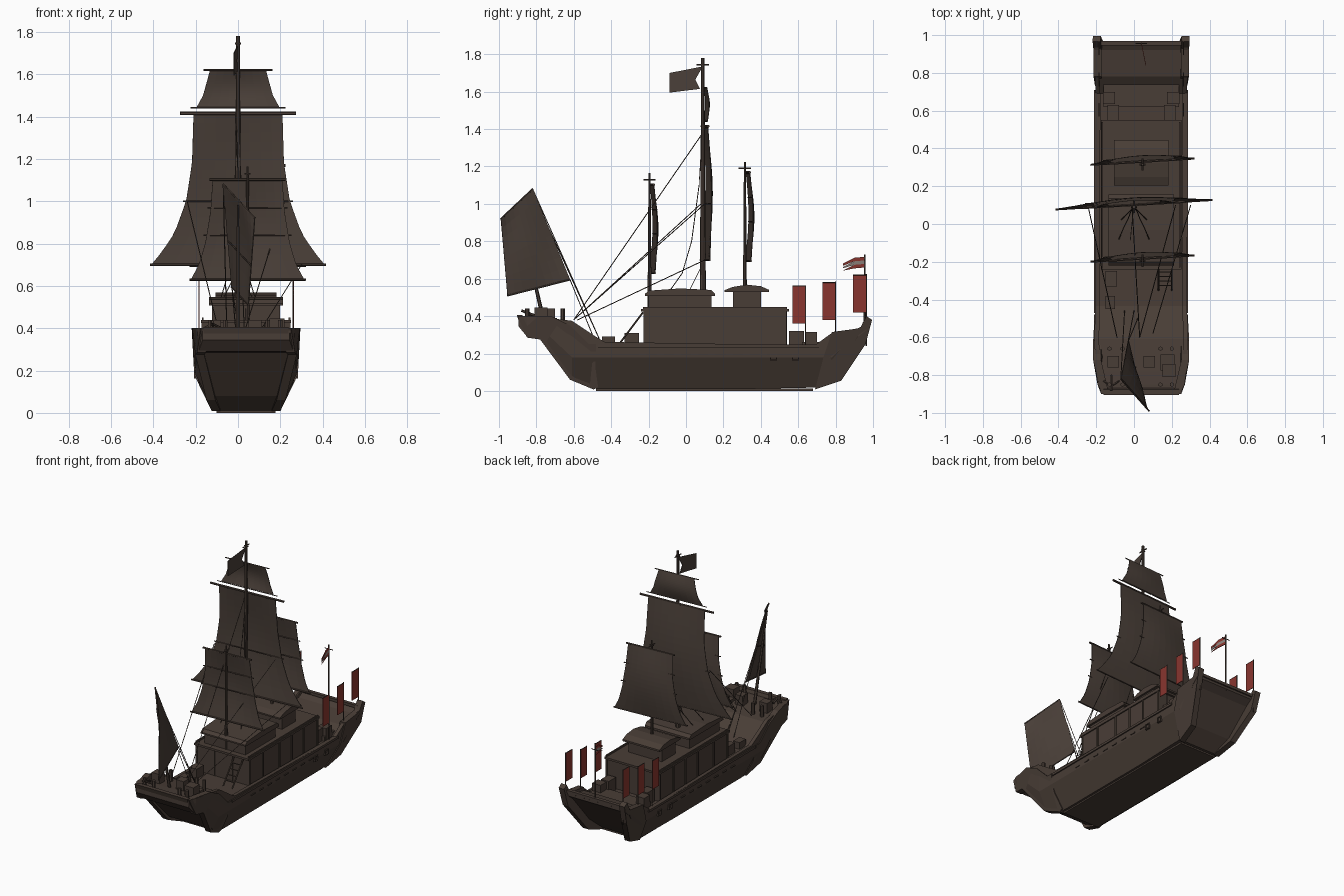
import bpy, bmesh, math
from mathutils import Vector, Matrix

CX = 0.038  # hull centre line


def material(name, col):
    m = bpy.data.materials.new(name)
    m.diffuse_color = (*col, 1)
    return m


WOOD = material("dark brown wood", (0.066, 0.047, 0.037))
SAIL = material("brown sailcloth", (0.068, 0.050, 0.040))
RED = material("banner red", (0.25, 0.036, 0.028))
GREY = material("flag grey", (0.26, 0.22, 0.20))


def finish(name, bm, mat=WOOD, thick=0):
    bmesh.ops.recalc_face_normals(bm, faces=bm.faces)
    me = bpy.data.meshes.new(name)
    bm.to_mesh(me)
    bm.free()
    me.materials.append(mat)
    ob = bpy.data.objects.new(name, me)
    bpy.context.collection.objects.link(ob)
    if thick:
        s = ob.modifiers.new("thickness", 'SOLIDIFY')
        s.thickness, s.offset = thick, 0
    return ob


def boxes(name, items, mat=WOOD):
    """items: (x0, x1, y0, y1, z0, z1)"""
    bm = bmesh.new()
    for x0, x1, y0, y1, z0, z1 in items:
        m = Matrix.Translation(((x0 + x1) / 2, (y0 + y1) / 2, (z0 + z1) / 2))
        m = m @ Matrix.Diagonal((x1 - x0, y1 - y0, z1 - z0, 1))
        bmesh.ops.create_cube(bm, size=1, matrix=m)
    return finish(name, bm, mat)


def rods(name, items, mat=WOOD, n=6):
    """items: (start, end, start radius, end radius)"""
    bm = bmesh.new()
    for a, b, r1, r2 in items:
        a, b = Vector(a), Vector(b)
        d = b - a
        m = Matrix.Translation((a + b) / 2) @ d.to_track_quat('Z', 'Y').to_matrix().to_4x4()
        bmesh.ops.create_cone(bm, cap_ends=True, segments=n, radius1=r1, radius2=r2,
                              depth=d.length, matrix=m)
    return finish(name, bm, mat)


def prism(name, pts, xa, xb, mat=WOOD):
    """Extrude a (y, z) outline across x; xa and xb are functions of (y, z)."""
    bm = bmesh.new()
    a = [bm.verts.new((xa(y, z), y, z)) for y, z in pts]
    b = [bm.verts.new((xb(y, z), y, z)) for y, z in pts]
    bm.faces.new(a)
    bm.faces.new(b)
    for i in range(len(a)):
        j = (i + 1) % len(a)
        bm.faces.new((a[i], a[j], b[j], b[i]))
    return finish(name, bm, mat)


def lerp(t, table):
    for (a, va), (b, vb) in zip(table, table[1:]):
        if t <= b:
            return va + (vb - va) * max(0, (t - a) / (b - a))
    return table[-1][1]


def half_width(y, z):
    w = lerp(z, [(0.01, 0.155), (0.18, 0.238), (0.4, 0.25)])
    return w * lerp(y, [(-0.9, 0.82), (-0.85, 0.92), (-0.7, 1), (1, 1)])


# hull: lofted stations (y, bottom, top) with a sunken deck
bm = bmesh.new()
rings = []
for y, zb, zt in [(-0.895, 0.345, 0.4), (-0.85, 0.29, 0.4), (-0.78, 0.285, 0.395), (-0.61, 0.08, 0.375),
                  (-0.49, 0.012, 0.295), (-0.435, 0.01, 0.262), (0.29, 0.01, 0.25), (0.69, 0.018, 0.245),
                  (0.78, 0.10, 0.31), (0.92, 0.29, 0.335), (0.965, 0.325, 0.36)]:
    zm = 0.18 if zb < 0.15 else (zb + zt) / 2
    wt = half_width(y, zt)
    half = [(half_width(y, zb), zb), (half_width(y, zm), zm), (wt, zt), (wt - 0.025, zt), (wt - 0.025, zt - 0.018)]
    ring = half + [(-x, z) for x, z in reversed(half)]
    rings.append([bm.verts.new((CX + x, y, z)) for x, z in ring])
for r, s in zip(rings, rings[1:]):
    for i in range(10):
        j = (i + 1) % 10
        bm.faces.new((r[i], r[j], s[j], s[i]))
bm.faces.new(rings[0])
bm.faces.new(rings[-1])
finish("hull", bm)

# side frames standing proud at bow and stern, both sides
BOW = [(-0.9, 0.4), (-0.85, 0.285), (-0.78, 0.275), (-0.62, 0.06), (-0.495, 0.008), (-0.47, 0.02),
       (-0.485, 0.13), (-0.48, 0.25), (-0.52, 0.25), (-0.62, 0.35), (-0.72, 0.4)]
STERN = [(0.69, 0.008), (0.83, 0.055), (0.96, 0.25), (0.995, 0.38), (0.965, 0.4), (0.93, 0.335), (0.78, 0.315), (0.735, 0.18)]
for s, side in ((1, "right"), (-1, "left")):
    for nm, outline in (("bow", BOW), ("stern", STERN)):
        prism(f"{side}_{nm}_frame", outline, lambda y, z: CX + s * (half_width(y, z) + 0.007),
              lambda y, z: CX + s * (half_width(y, z) - 0.035))
    # rubbing strake, gun slots and square ports
    x = CX + s * 0.241
    boxes(f"{side}_strake", [(x - 0.008, x + 0.008, -0.47, 0.71, 0.232, 0.248)])
    boxes(f"{side}_slots", [(x - 0.006, x + 0.003, y, y + 0.04, 0.192, 0.199)
                            for y in [-0.25 + 0.092 * k for k in range(8)]])
    ports = []
    for y in (0.45, 0.567):
        ports += [(x - 0.006, x + 0.005, y + a, y + b, c, d) for a, b, c, d in
                  ((0, 0.036, 0.162, 0.167), (0, 0.036, 0.195, 0.2), (0, 0.005, 0.162, 0.2), (0.031, 0.036, 0.162, 0.2))]
    boxes(f"{side}_port_frames", ports)

# keel and bow beams
boxes("keel", [(CX - 0.14, CX + 0.14, -0.48, 0.68, 0, 0.012)])
prism("bow_beam", [(-0.905, 0.405), (-0.875, 0.405), (-0.86, 0.36), (-0.89, 0.36)],
      lambda y, z: CX - 0.2, lambda y, z: CX + 0.2)
boxes("transom_rail", [(CX - 0.23, CX + 0.23, 0.945, 0.97, 0.345, 0.365)])

# main deckhouse with posts, roof slab and low roof rail
L, R = CX - 0.205, CX + 0.205
boxes("main_cabin", [(L, R, -0.22, 0.535, 0.23, 0.425)])
posts = [(x - 0.006, x + 0.006, y - 0.006, y + 0.006, 0.24, 0.43)
         for x in (L, R) for y in (-0.22, -0.07, 0.11, 0.25, 0.38, 0.532)]
posts += [(x - 0.006, x + 0.006, y - 0.005, y + 0.005, 0.24, 0.43) for x in (CX - 0.07, CX + 0.07) for y in (-0.22, 0.535)]
boxes("cabin_posts", posts)
boxes("cabin_roof", [(L - 0.008, R + 0.008, -0.24, 0.55, 0.424, 0.438)])
boxes("roof_rail", [(x - 0.004, x + 0.004, -0.23, 0.54, 0.438, 0.45) for x in (L, R)])
# upper deckhouses with gently arched roofs
for nm, y0, y1, w, h in (("forward", -0.2, 0.135, 0.16, 0.53), ("aft", 0.25, 0.4, 0.13, 0.55)):
    boxes(nm + "_upper_house", [(CX - w, CX + w, y0, y1, 0.43, h)])
    e = 0.02 if nm == "forward" else 0.045
    xs = w + 0.014
    prism(nm + "_upper_roof", [(y0 - e, h - 0.012), (y0, h + 0.006), ((y0 + y1) / 2, h + 0.018), (y1, h + 0.01),
                               (y1 + e, h - 0.01), (y1 + e, h - 0.022), (y0 - e, h - 0.022)],
          lambda y, z: CX - xs, lambda y, z: CX + xs)

# deck fittings: crates, hatch, steps, mooring posts
boxes("stern_crates", [(-0.165, -0.1, 0.635, 0.7, 0.23, 0.315), (0.175, 0.24, 0.635, 0.7, 0.23, 0.315),
                       (-0.14, -0.08, 0.55, 0.63, 0.23, 0.32), (0.16, 0.22, 0.55, 0.63, 0.23, 0.32)])
boxes("stern_step", [(CX - 0.2, CX + 0.2, 0.62, 0.78, 0.23, 0.262)])
boxes("bow_hatch", [(0.14, 0.215, -0.775, -0.69, 0.36, 0.39)])
boxes("bow_crates", [(0.05, 0.11, -0.76, -0.7, 0.37, 0.44), (0.15, 0.22, -0.81, -0.74, 0.37, 0.445), (-0.14, -0.08, -0.76, -0.7, 0.37, 0.44)])
rods("bow_bollards", [((x, y, 0.36), (x, y, 0.44), 0.012, 0.012) for x in (-0.13, -0.06, 0.14, 0.2) for y in (-0.85, -0.66)])
rods("anchor", [((-0.12, -0.8, 0.4), (-0.12, -0.88, 0.43), 0.007, 0.007), ((-0.16, -0.83, 0.4), (-0.12, -0.86, 0.42), 0.006, 0.006),
                ((-0.08, -0.83, 0.4), (-0.12, -0.86, 0.42), 0.006, 0.006)])
ladder = [((x, -0.35, 0.26), (x, -0.23, 0.42), 0.005, 0.005) for x in (0.13, 0.2)]
ladder += [((0.13, -0.35 + k * 0.024, 0.26 + k * 0.032), (0.2, -0.35 + k * 0.024, 0.26 + k * 0.032), 0.004, 0.004) for k in range(1, 5)]
rods("ladder", ladder)
boxes("deck_gear", [(-0.15, -0.09, -0.33, -0.25, 0.24, 0.31), (-0.15, -0.1, -0.45, -0.38, 0.24, 0.29)])


# square sails: edge profile gives (z, half width); bulges aft between battens
def square_sail(name, cx, y, edge, battens, yards, yaw=0.06, bulge=0.035):
    bm = bmesh.new()
    z0, z1 = edge[0][0], edge[-1][0]
    rows, cols, grid = 16, 8, []
    for i in range(rows + 1):
        z = z0 + (z1 - z0) * i / rows
        w = lerp(z, edge)
        grid.append([])
        for j in range(cols + 1):
            x = w * (2 * j / cols - 1)
            d = bulge * math.sin(math.pi * i / rows) * (0.5 + 0.5 * math.sin(math.pi * j / cols))
            grid[-1].append(bm.verts.new((cx + x, y + 0.014 + x * yaw + d, z)))
    for a, b in zip(grid, grid[1:]):
        for j in range(cols):
            bm.faces.new((a[j], a[j + 1], b[j + 1], b[j]))
    finish(name, bm, SAIL, 0.004)
    spars = [((cx - w, y + 0.012 - w * yaw, z), (cx + w, y + 0.012 + w * yaw, z), r, r) for z, w, r in yards]
    for z in battens:
        w, d = lerp(z, edge) + 0.015, bulge * 0.55 * math.sin(math.pi * (z - z0) / (z1 - z0))
        spars.append(((cx - w, y + 0.014 - w * yaw + d, z), (cx + w, y + 0.014 + w * yaw + d, z), 0.004, 0.004))
    rods(name + "_yards", spars)


square_sail("main_sail", 0, 0.09, [(0.70, 0.41), (0.76, 0.36), (0.85, 0.3), (1.0, 0.245), (1.18, 0.217), (1.415, 0.21)],
            (1.0,), [(0.70, 0.415, 0.006), (1.415, 0.273, 0.008)])
square_sail("top_sail", 0, 0.09, [(1.445, 0.195), (1.5, 0.165), (1.56, 0.148), (1.62, 0.132)],
            (), [(1.442, 0.225, 0.003), (1.62, 0.163, 0.004)], bulge=0.02)
for nm, y, dz in (("fore", -0.195, 0), ("mizzen", 0.318, 0.065)):
    square_sail(nm + "_sail", 0.045, y, [(0.63 + dz, 0.268), (0.70 + dz, 0.23), (0.80 + dz, 0.2), (0.95 + dz, 0.175), (1.1 + dz, 0.165)],
                (0.84 + dz, 0.97 + dz), [(0.63 + dz, 0.275, 0.006), (1.103 + dz, 0.18, 0.007)], bulge=0.03)

# masts with finial crosses
for nm, x, y, z0, z1, r in (("main", 0, 0.09, 0.42, 1.78, 0.017), ("fore", 0.045, -0.195, 0.42, 1.165, 0.011), ("mizzen", 0.045, 0.315, 0.42, 1.225, 0.011)):
    zc = z1 - 0.035
    rods(nm + "_mast", [((x, y, z0), (x, y, z1), r, r * 0.5), ((x, y - 0.033, zc), (x, y + 0.033, zc), 0.004, 0.004),
                        ((x - 0.015, y, zc), (x + 0.015, y, zc), 0.004, 0.004)], n=8)
prism("mast_pennant", [(0.09, 1.735), (-0.088, 1.7), (-0.088, 1.595), (0.075, 1.615), (0.05, 1.665)],
      lambda y, z: -0.004 + (y - 0.09) * 0.1, lambda y, z: (y - 0.09) * 0.1, SAIL)

# slanted bow sail with spars and raked mast
A, B, C, D = [Vector(p) for p in ((-0.07, -0.82, 1.08), (0.08, -0.99, 0.92), (0.05, -0.955, 0.51), (-0.03, -0.62, 0.595))]
bm = bmesh.new()
n, g = 8, []
for i in range(n + 1):
    u = i / n
    p, q = A.lerp(D, u), B.lerp(C, u)
    bow = 0.025 * math.sin(math.pi * u)
    g.append([bm.verts.new(p.lerp(q, j / n) + Vector((bow * math.sin(math.pi * j / n), 0, 0))) for j in range(n + 1)])
for a, b in zip(g, g[1:]):
    for j in range(n):
        bm.faces.new((a[j], a[j + 1], b[j + 1], b[j]))
finish("bow_sail", bm, SAIL, 0.004)
rods("bow_sail_spars", [(A, B, 0.005, 0.005), (D, C, 0.005, 0.005), (A.lerp(D, 0.55), B.lerp(C, 0.55), 0.004, 0.004),
                        ((0.0, -0.76, 0.37), (0.0, -0.90, 0.98), 0.011, 0.006)])

# rigging lines
lines = [((-0.01, 0.09, 1.38), (0.03, -0.6, 0.38)), ((0.22, 0.1, 1.0), (0.03, -0.6, 0.38)), ((-0.24, 0.08, 1.0), (-0.09, -0.6, 0.38)),
         ((0.3, 0.1, 0.7), (0.1, -0.58, 0.38)), (A, (-0.05, -0.46, 0.27)), (A.lerp(D, 0.45), (0.0, -0.46, 0.27)), (D, (0.02, -0.5, 0.3))]
for s in (-1, 1):  # sagging stays from the main mast to the roof
    pts = [(0, 0.085, 1.36), (s * 0.015, 0.07, 1.1), (s * 0.03, 0.03, 0.8), (s * 0.055, -0.02, 0.63), (s * 0.08, -0.08, 0.545)]
    lines += list(zip(pts, pts[1:]))
    lines.append(((0, 0.09, 0.68), (s * 0.07, 0.02, 0.54)))
rods("rigging", [(a, b, 0.0025, 0.0025) for a, b in lines], n=4)

# red banners on poles along both stern quarters
for y, z in ((0.605, 0.36), (0.765, 0.38), (0.93, 0.42)):
    for x, side in ((-0.185, "left"), (0.261, "right")):
        boxes(side + "_banner", [(x - 0.002, x + 0.002, y - 0.036, y + 0.036, z, z + 0.2)], RED)
        rods(side + "_banner_pole", [((x, y + 0.034, 0.24), (x, y + 0.034, z + 0.205), 0.003, 0.003),
                                     ((x, y - 0.036, z + 0.2), (x, y + 0.036, z + 0.2), 0.003, 0.003)])

# stern flagstaff and drooping striped flag
rods("flagstaff", [((CX, 0.955, 0.32), (CX, 0.955, 0.73), 0.006, 0.004), ((CX - 0.03, 0.955, 0.7), (CX + 0.03, 0.955, 0.7), 0.003, 0.003)])
for k, mat in enumerate((RED, GREY, RED)):
    a, b = 0.655 + k * 0.019, 0.655 + (k + 1) * 0.019
    prism(f"flag_stripe_{k + 1}", [(0.955, a + 0.005), (0.955, b + 0.005), (0.9, b), (0.84, b - 0.03), (0.84, a - 0.012 - 0.006 * k), (0.9, a)],
          lambda y, z: CX + (0.955 - y) * 0.2, lambda y, z: CX + (0.955 - y) * 0.2 + 0.003, mat)
